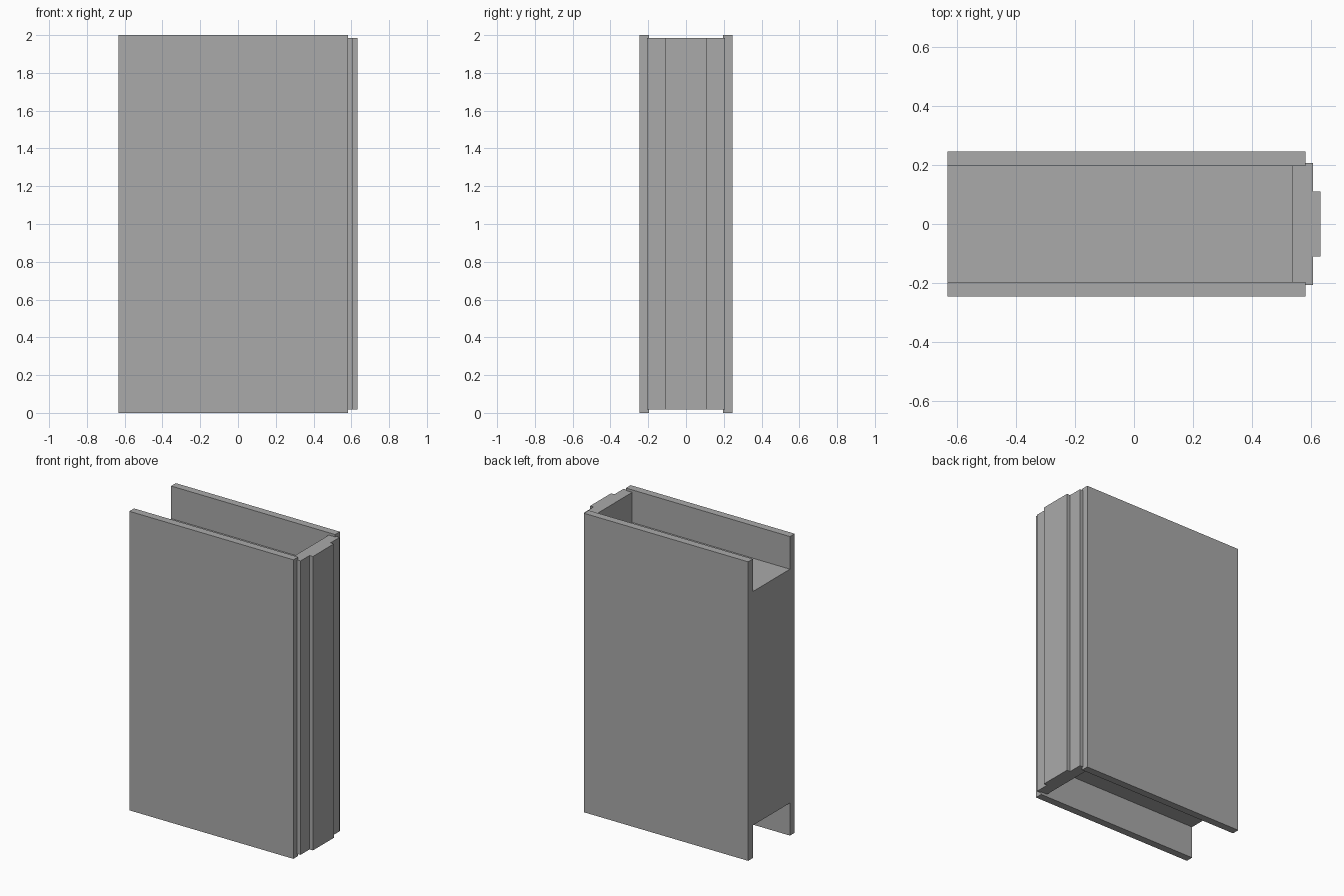
import bpy

default = bpy.data.objects.get("Cube")
if default:
    bpy.data.objects.remove(default, do_unlink=True)

# Single plain grey
grey = bpy.data.materials.new("plain_grey")
grey.use_nodes = True
colour = (0.4, 0.4, 0.4, 1)
grey.diffuse_color = colour
grey.node_tree.nodes["Principled BSDF"].inputs["Base Color"].default_value = colour


def box(name, x, y, z):
    """Box spanning the given (low, high) range on each axis."""
    bpy.ops.mesh.primitive_cube_add(size=1, location=[sum(r) / 2 for r in (x, y, z)])
    obj = bpy.context.object
    obj.name = name
    obj.scale = [r[1] - r[0] for r in (x, y, z)]
    bpy.ops.object.transform_apply(location=False, rotation=False, scale=True)
    obj.data.materials.append(grey)
    return obj


OPEN_EDGE, HINGE = -0.632, 0.582
INNER, OUTER = 0.196, 0.246
SPINE_Z = (0.018, 1.984)

# Front and back covers
for name, side in (("front_cover", -1), ("back_cover", 1)):
    box(name, (OPEN_EDGE, HINGE), sorted((side * INNER, side * OUTER)), (0, 2))

# Recessed page block between the covers
box("page_block", (OPEN_EDGE, 0.535), (-INNER, INNER), (0.218, 1.782))

# Spine stepping outwards in three layers
for name, x, half in (("spine_inner", (0.535, HINGE), INNER),
                      ("spine_middle", (HINGE, 0.607), 0.206),
                      ("spine_ridge", (0.607, 0.632), 0.111)):
    box(name, x, (-half, half), SPINE_Z)
